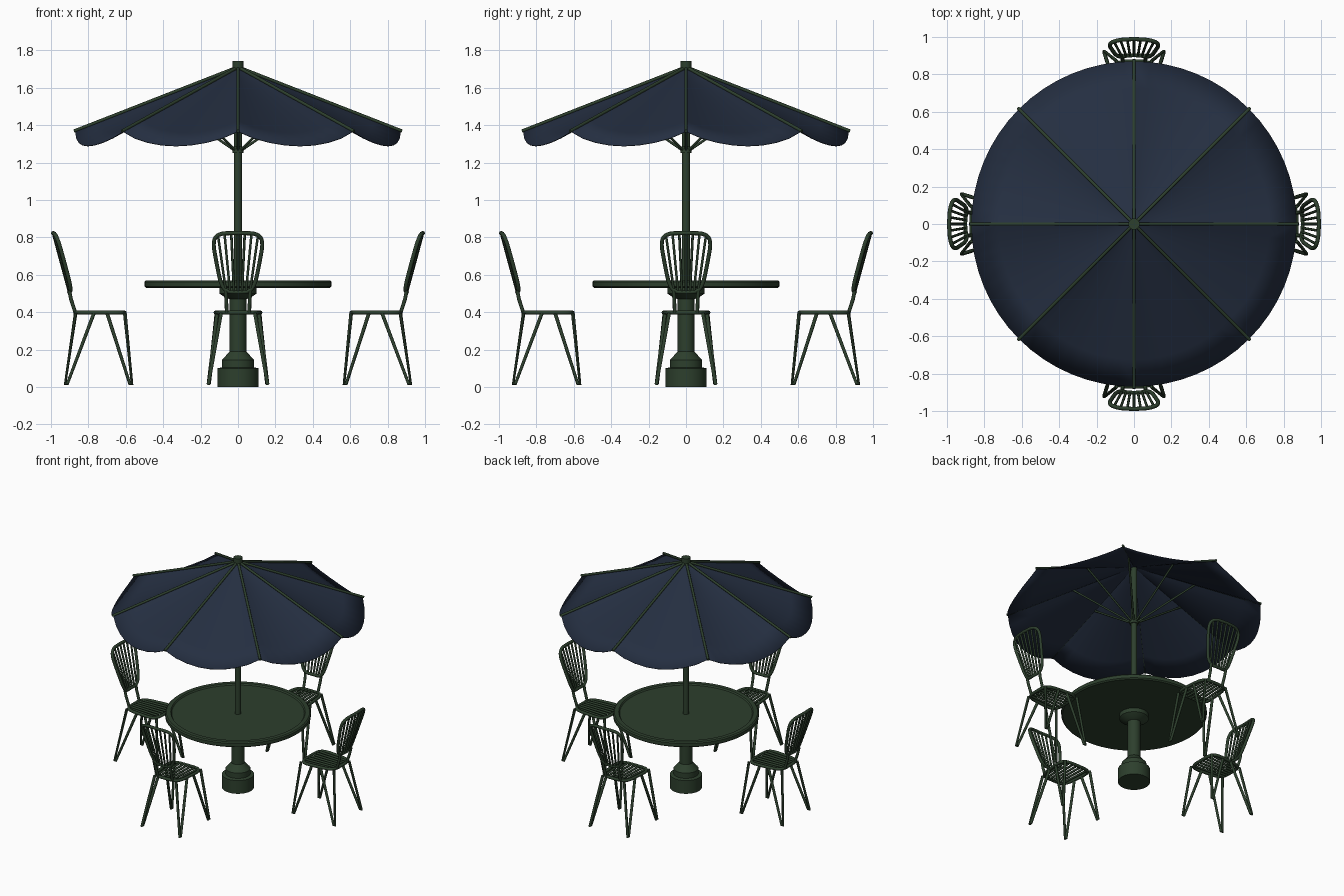
import bpy, bmesh, math
from mathutils import Matrix, Vector

cube = bpy.data.objects.get("Cube")
if cube:
    bpy.data.objects.remove(cube, do_unlink=True)


def material(name, rgb):
    m = bpy.data.materials.new(name)
    m.use_nodes = True
    m.diffuse_color = (*rgb, 1)
    m.node_tree.nodes["Principled BSDF"].inputs["Base Color"].default_value = (*rgb, 1)
    return m


GREEN = material("dark green metal", (0.026, 0.05, 0.026))
NAVY = material("navy cloth", (0.018, 0.028, 0.053))


def activate(ob):
    bpy.ops.object.select_all(action="DESELECT")
    ob.select_set(True)
    bpy.context.view_layer.objects.active = ob


def from_bmesh(name, bm, mat):
    bmesh.ops.recalc_face_normals(bm, faces=bm.faces)
    me = bpy.data.meshes.new(name)
    bm.to_mesh(me)
    bm.free()
    me.materials.append(mat)
    ob = bpy.data.objects.new(name, me)
    bpy.context.collection.objects.link(ob)
    activate(ob)
    bpy.ops.object.shade_smooth_by_angle(angle=math.radians(35))
    return ob


def lathe(name, profile, steps=48):
    """Spin an (r, z) profile around the vertical axis."""
    bm = bmesh.new()
    vs = [bm.verts.new((r, 0, z)) for r, z in profile]
    es = [bm.edges.new(pair) for pair in zip(vs, vs[1:])]
    bmesh.ops.spin(bm, geom=vs + es, cent=(0, 0, 0), axis=(0, 0, 1),
                   angle=math.tau, steps=steps)
    bmesh.ops.remove_doubles(bm, verts=bm.verts, dist=1e-4)
    return from_bmesh(name, bm, GREEN)


def tubes(name, paths, radius, cyclic=False):
    """Round bars swept along each path, as one mesh."""
    cu = bpy.data.curves.new(name, "CURVE")
    cu.dimensions = "3D"
    cu.bevel_depth = radius
    cu.bevel_resolution = 2
    cu.use_fill_caps = True
    for path in paths:
        sp = cu.splines.new("POLY")
        sp.points.add(len(path) - 1)
        for p, co in zip(sp.points, path):
            p.co = (*co, 1)
        sp.use_cyclic_u = cyclic
    cu.materials.append(GREEN)
    ob = bpy.data.objects.new(name, cu)
    bpy.context.collection.objects.link(ob)
    activate(ob)
    bpy.ops.object.convert(target="MESH")
    ob = bpy.context.object
    bpy.ops.object.shade_smooth_by_angle(angle=math.radians(50))
    return ob


# Table and pedestal
lathe("table_top", [(0, .53), (.49, .53), (.5, .538), (.5, .562), (.492, .57),
                    (.462, .57), (.455, .56), (0, .56)], 64)
lathe("pedestal", [(0, 0), (.11, 0), (.11, .1), (.085, .105), (.085, .145),
                   (.045, .19), (.045, .47), (.07, .48), (.1, .5), (.1, .53), (0, .53)])

# Parasol pole, collar and cap
lathe("pole", [(0, .55), (.022, .55), (.022, 1.72), (0, 1.72)], 24)
lathe("strut_collar", [(0, 1.25), (.03, 1.25), (.03, 1.285), (0, 1.285)], 24)
lathe("top_cap", [(0, 1.705), (.03, 1.705), (.03, 1.742), (0, 1.742)], 24)

# Canopy: eight panels whose hem dips between the ribs
PANELS, STEPS, RINGS = 8, 8, 6
RADIUS, APEX, HEM, DIP = .87, 1.705, 1.367, .077
bm = bmesh.new()
apex = bm.verts.new((0, 0, APEX))
rings = []
for i in range(1, RINGS + 1):
    f = i / RINGS
    ring = []
    for k in range(PANELS * STEPS):
        a = math.tau * k / (PANELS * STEPS)
        sag = DIP * math.sin(math.pi * (k % STEPS) / STEPS) ** .8
        ring.append(bm.verts.new((RADIUS * f * math.cos(a), RADIUS * f * math.sin(a),
                                  APEX + (HEM - APEX - sag) * f)))
    rings.append(ring)
n = PANELS * STEPS
for k in range(n):
    j = (k + 1) % n
    bm.faces.new((apex, rings[0][k], rings[0][j]))
    for low, high in zip(rings, rings[1:]):
        bm.faces.new((low[k], high[k], high[j], low[j]))
canopy = from_bmesh("canopy", bm, NAVY)
solid = canopy.modifiers.new("thickness", "SOLIDIFY")
solid.thickness = .004


# Ribs and struts
def around(path):
    return [[Matrix.Rotation(math.tau * k / PANELS, 3, "Z") @ Vector(p) for p in path]
            for k in range(PANELS)]


tubes("canopy_ribs", around([(.01, 0, 1.707), (.877, 0, 1.368)]), .009)
tubes("canopy_struts", around([(.025, 0, 1.27), (.42, 0, 1.542)]), .007)

# Chair: panels are rounded outlines filled with slats
POWER = 4.4


def outline(place, count=40):
    pts = []
    for i in range(count):
        a = math.tau * i / count
        c, s = math.cos(a), math.sin(a)
        pts.append(place(math.copysign(abs(c) ** (2 / POWER), c),
                         math.copysign(abs(s) ** (2 / POWER), s)))
    return pts


def slats(place, count):
    paths = []
    for i in range(count):
        v = 2 * (i + 1) / (count + 1) - 1
        end = (1 - abs(v) ** POWER) ** (1 / POWER)
        paths.append([place(-end, v), place(end, v)])
    return paths


def seat(u, v):
    return (.738 + .132 * u, v * (.115 - .012 * u), .398)


def back(u, v):
    return (.946 + .043 * u - .018 * v * v, v * (.115 + .03 * u), .665 + .158 * u)


def hairpin(front, foot, rear, side):
    (fx, fy), (x, y), (rx, ry) = front, foot, rear
    return [(fx, side * fy, .395), (x - .006, side * y, .018),
            (x + .006, side * y, .018), (rx, side * ry, .395)]


SIDES = (-1, 1)
legs = []
for s in SIDES:
    legs.append(hairpin((.605, .11), (.573, .155), (.7, .115), s))
    legs.append(hairpin((.77, .112), (.918, .158), (.868, .09), s))
posts = [[(.87, s * .06, .398), (.893, s * .063, .47), (.902, s * .066, .515)] for s in SIDES]
chair = [
    tubes("seat_frame", [outline(seat)], .011, True),
    tubes("seat_slats", slats(seat, 7), .008),
    tubes("backrest_frame", [outline(back)], .011, True),
    tubes("backrest_slats", slats(back, 7), .007),
    tubes("backrest_posts", posts, .01),
    tubes("chair_legs", legs, .01),
]

# Three more chairs around the table
for k in range(1, 4):
    for part in chair:
        twin = part.copy()
        twin.rotation_euler.z = k * math.pi / 2
        bpy.context.collection.objects.link(twin)
